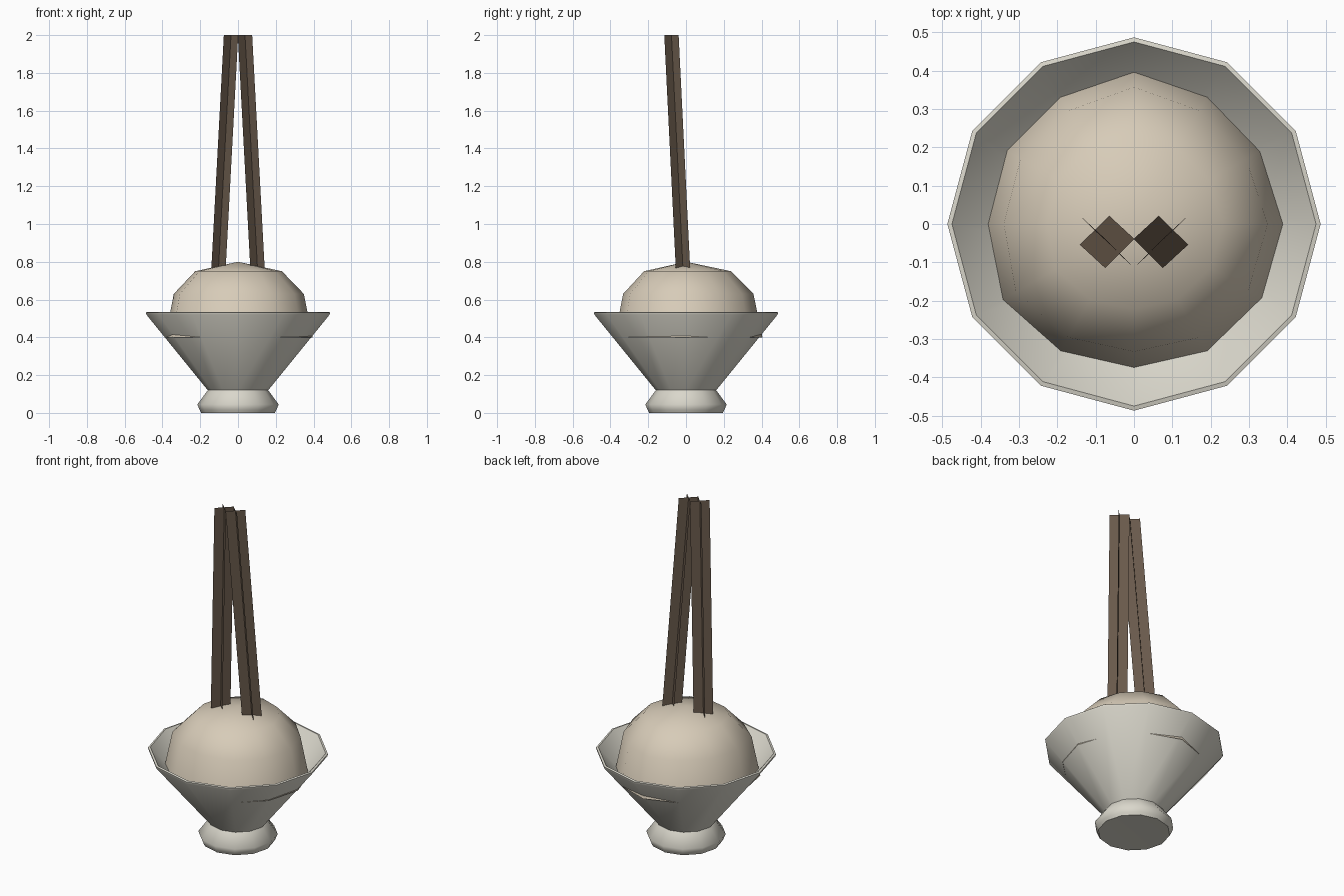
import bpy, bmesh, math
from mathutils import Vector

if "Cube" in bpy.data.objects:
    bpy.data.objects.remove(bpy.data.objects["Cube"])

N = 12


def material(name, rgb):
    m = bpy.data.materials.new(name)
    m.diffuse_color = (*rgb, 1)
    m.use_nodes = True
    m.node_tree.nodes["Principled BSDF"].inputs["Base Color"].default_value = m.diffuse_color
    return m


def finish(name, bm, mat, angle=None, recalc=True):
    if recalc:
        bmesh.ops.recalc_face_normals(bm, faces=bm.faces)
    me = bpy.data.meshes.new(name)
    bm.to_mesh(me)
    bm.free()
    me.materials.append(mat)
    ob = bpy.data.objects.new(name, me)
    bpy.context.collection.objects.link(ob)
    if angle:
        bpy.ops.object.select_all(action='DESELECT')
        ob.select_set(True)
        bpy.context.view_layer.objects.active = ob
        bpy.ops.object.shade_smooth_by_angle(angle=math.radians(angle))
    return ob


def lathe(bm, profile, wobble=None, offset=None):
    """Twelve-sided rings joined by quads; a zero radius becomes a pole."""
    rings = []
    for r, z in profile:
        if r == 0:
            rings.append([bm.verts.new((0, 0, z))])
            continue
        ring = []
        for i in range(N):
            a = math.tau * i / N
            k = r * (wobble[i] if wobble else 1)
            ring.append(bm.verts.new((k * math.cos(a), k * math.sin(a), z)))
        rings.append(ring)
    for a, b in zip(rings, rings[1:]):
        for i in range(N):
            j = (i + 1) % N
            if len(a) == 1:
                bm.faces.new((a[0], b[i], b[j]))
            elif len(b) == 1:
                bm.faces.new((a[i], a[j], b[0]))
            else:
                bm.faces.new((a[i], a[j], b[j], b[i]))


ceramic = material("ceramic", (0.70, 0.68, 0.60))
grain = material("rice", (0.68, 0.60, 0.48))
wood = material("wood", (0.14, 0.10, 0.07))

# Footed bowl with a thin rim
bm = bmesh.new()
lathe(bm, [(0, 0.005), (0.195, 0), (0.203, 0.015), (0.215, 0.045), (0.16, 0.12),
           (0.485, 0.52), (0.487, 0.532), (0.475, 0.535), (0.14, 0.14), (0, 0.13)])
finish("bowl", bm, ceramic, 60)

# Slightly uneven rice mound, open underneath
bm = bmesh.new()
wobble = [1.01, 0.98, 0.99, 1.035, 0.99, 0.99, 0.985, 1.03, 0.99, 0.965, 0.99, 1.0]
lathe(bm, [(0, 0.80), (0.23, 0.75), (0.345, 0.63), (0.391, 0.40)], wobble)
bmesh.ops.recalc_face_normals(bm, faces=bm.faces)
if sum(f.normal.z for f in bm.faces) < 0:
    bmesh.ops.reverse_faces(bm, faces=bm.faces)
finish("rice_mound", bm, grain, 60, recalc=False)

# Two chopsticks, each made of a pair of crossed strips
h = 0.038
for side, label in ((-1, "left"), (1, "right")):
    top = Vector((side * 0.037, -0.077, 2.0))
    low = Vector((side * 0.112, -0.008, 0.60))
    bm = bmesh.new()
    for s in (-1, 1):
        d = Vector((h, s * h, 0))
        bm.faces.new([bm.verts.new(p) for p in (low - d, low + d, top + d, top - d)])
    finish(f"{label}_chopstick", bm, wood, recalc=False)
